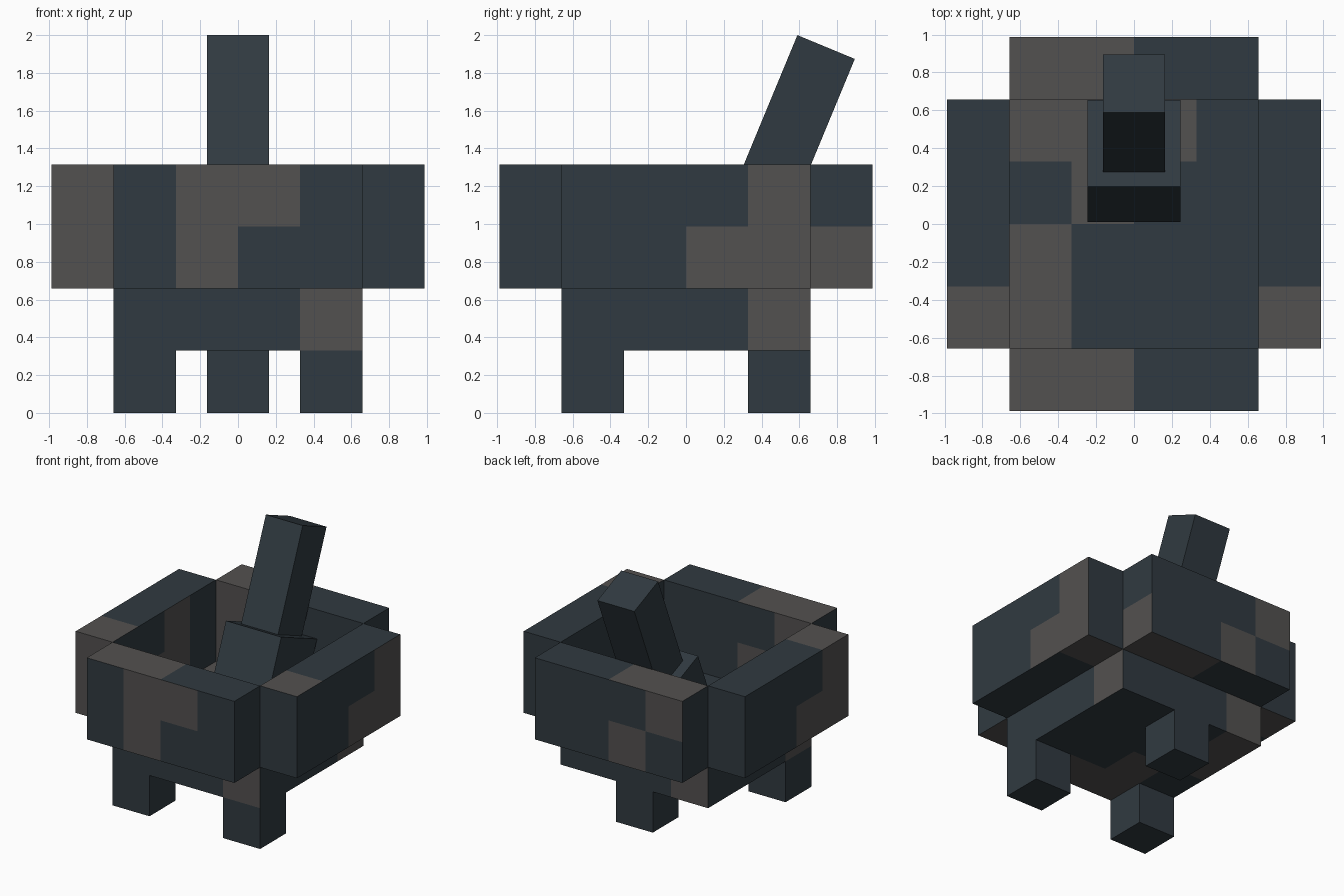
import bpy, bmesh, math
from mathutils import Matrix, Vector

old = bpy.data.objects.get("Cube")
if old:
    bpy.data.objects.remove(old, do_unlink=True)

CELL = 0.329                      # colour patches and parts follow this grid
TILT = math.radians(22.5)


def material(name, rgb):
    mat = bpy.data.materials.new(name)
    mat.use_nodes = True
    mat.diffuse_color = (*rgb, 1)
    bsdf = mat.node_tree.nodes["Principled BSDF"]
    bsdf.inputs["Base Color"].default_value = (*rgb, 1)
    bsdf.inputs["Roughness"].default_value = 0.9
    return mat


MATS = [material("dark slate", (0.030, 0.042, 0.052)),
        material("warm grey", (0.086, 0.082, 0.080))]


def side_of(normal):
    axis = max(range(3), key=lambda i: abs(normal[i]))
    return ("+" if normal[axis] > 0 else "-") + "xyz"[axis]


def box(name, low, high, patches=None):
    """Box between two grid corners; patches maps a side to a grey-cell rule."""
    bm = bmesh.new()
    bmesh.ops.create_cube(bm, size=1)
    low, high = Vector(low), Vector(high)
    for v in bm.verts:
        v.co = [(low[i] + high[i]) / 2 + v.co[i] * (high[i] - low[i]) for i in range(3)]
    if patches:
        # cut along the grid so that each cell can take its own colour
        for axis in range(3):
            normal = Vector([float(i == axis) for i in range(3)])
            for step in range(int(low[axis]) + 1, int(high[axis])):
                bmesh.ops.bisect_plane(bm, geom=bm.verts[:] + bm.edges[:] + bm.faces[:],
                                       plane_co=normal * step, plane_no=normal)
        bm.normal_update()
        for f in bm.faces:
            rule = patches.get(side_of(f.normal))
            if rule and rule(*f.calc_center_median()):
                f.material_index = 1
    bmesh.ops.scale(bm, vec=(CELL,) * 3, verts=bm.verts)
    mesh = bpy.data.meshes.new(name)
    bm.to_mesh(mesh)
    bm.free()
    for mat in MATS:
        mesh.materials.append(mat)
    obj = bpy.data.objects.new(name, mesh)
    bpy.context.collection.objects.link(obj)
    return obj


def blotch(x, y):
    """Stepped patch on the bowl floor, mirrored underneath."""
    return (x < -1 and not 0 < y < 1) or (-1 < x < 0 < y) or (0 < x < 1 < y)


def everywhere(x, y, z):
    return True


# Bowl base: grey on the right-hand column of each side
box("bowl_base", (-2, -2, 1), (2, 2, 2), {
    "-y": lambda x, y, z: x > 1,
    "+x": lambda x, y, z: y > 1,
    "+y": lambda x, y, z: x < -1,
    "-x": lambda x, y, z: y < -1,
    "+z": lambda x, y, z: blotch(x, y),
    "-z": lambda x, y, z: blotch(x, -y),
})


# Bowl walls
def corner_step(x, y, z):
    return (x < -1 and z > 3) or (-1 < x < 0 and z < 3)


wall_top = {"+z": lambda x, y, z: x < 0, "-z": lambda x, y, z: x > 0}
box("front_wall", (-2, -3, 2), (2, -2, 4), wall_top | {
    "-y": lambda x, y, z: -1 < x < 0 or (0 < x < 1 and z > 3),
    "+y": corner_step,
})
box("back_wall", (-2, 2, 2), (2, 3, 4), wall_top | {
    "+y": corner_step,
    "-y": lambda x, y, z: x < -1 or (x < 0 and z > 3),
    "+x": lambda x, y, z: z < 3,
})

side_top = {"+z": lambda x, y, z: y < -1, "-z": lambda x, y, z: y > 1}
box("left_wall", (2, -2, 2), (3, 2, 4), side_top | {
    "+x": lambda x, y, z: y > 1 or (y > 0 and z < 3),
})
box("right_wall", (-3, -2, 2), (-2, 2, 4), side_top | {
    "-x": lambda x, y, z: y < -1 or (y < 0 and z < 3),
    "+x": lambda x, y, z: 0 < y < 1 or (-1 < y < 0 and z < 3),
    "-y": everywhere,
})

# Three legs: two in front, one at the back
for name, x, y in (("front_left_leg", 1, -2), ("front_right_leg", -2, -2),
                   ("back_leg", -0.5, 1)):
    box(name, (x, y, 0), (x + 1, y + 1, 1))

# Pestle: wide head and narrow handle, leaning back from where they join
joint = Matrix.Translation((0, 0.427, 1.177)) @ Matrix.Rotation(-TILT, 4, "X")
for name, half, bottom, top in (("pestle_head", 0.75, -1.5, 0),
                                ("pestle_handle", 0.5, 0, 2.5)):
    box(name, (-half, -half, bottom), (half, half, top)).matrix_world = joint
